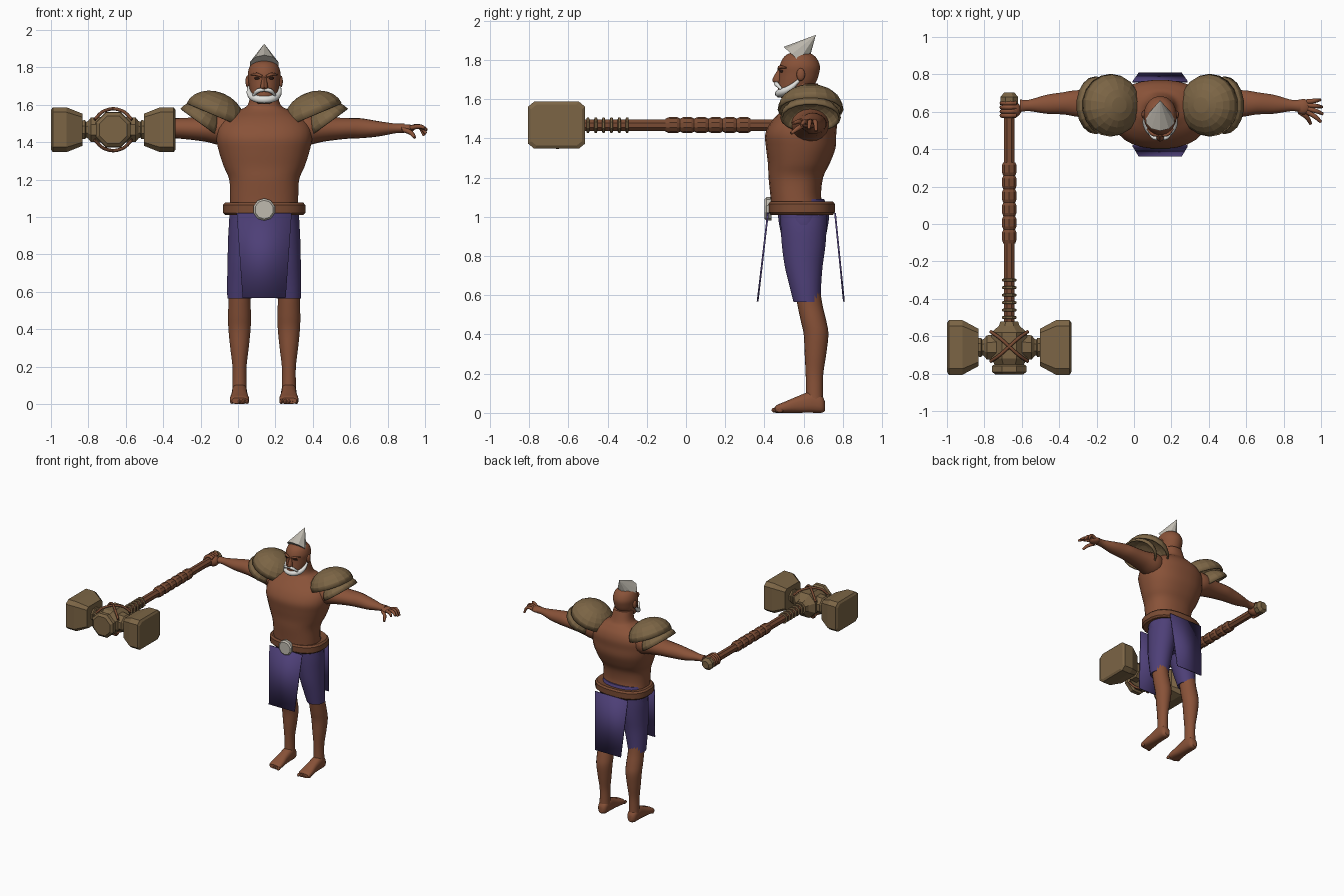
import bpy, bmesh, math
from mathutils import Matrix, Vector

if "Cube" in bpy.data.objects:
    bpy.data.objects.remove(bpy.data.objects["Cube"])

CX = 0.14                      # body centre line
HX, HY, HZ = -0.667, -0.66, 1.467   # hammer centre


def material(name, rgb):
    m = bpy.data.materials.new(name)
    m.diffuse_color = (*rgb, 1)
    m.use_nodes = True
    m.node_tree.nodes["Principled BSDF"].inputs["Base Color"].default_value = m.diffuse_color
    return m


SKIN = material("brown skin", (0.25, 0.085, 0.04))
TAN = material("tan armour", (0.2, 0.13, 0.06))
PURPLE = material("purple cloth", (0.075, 0.05, 0.185))
LEATHER = material("brown leather", (0.19, 0.07, 0.033))
METAL = material("pale metal", (0.52, 0.49, 0.43))
WHITE = material("white hair", (0.75, 0.75, 0.72))
DARK = material("dark brown", (0.03, 0.012, 0.008))


def finish(name, bm, mat, angle=40):
    bmesh.ops.recalc_face_normals(bm, faces=bm.faces)
    me = bpy.data.meshes.new(name)
    bm.to_mesh(me)
    bm.free()
    me.materials.append(mat)
    me.shade_smooth()
    me.set_sharp_from_angle(angle=math.radians(angle))
    ob = bpy.data.objects.new(name, me)
    bpy.context.collection.objects.link(ob)
    return ob


def dense(rows, k):
    # Catmull-Rom refinement of loft rows
    out = []
    for i in range(len(rows) - 1):
        p = [rows[max(0, min(len(rows) - 1, i + j))] for j in (-1, 0, 1, 2)]
        for s in range(k):
            t = s / k
            out.append([b + 0.5 * t * (c - a + t * (2 * a - 5 * b + 4 * c - d + t * (3 * (b - c) + d - a)))
                        for a, b, c, d in zip(*p)])
    return out + [list(rows[-1])]


def loft(name, rows, axis, mat, n=20, k=4, power=2.0, cap=True, chamfer=False, angle=40):
    # rows: position along axis, two centre coordinates, two radii
    if chamfer:
        c = 0.78
        unit = [(1, -c), (1, c), (c, 1), (-c, 1), (-1, c), (-1, -c), (-c, -1), (c, -1)]
    else:
        unit = []
        for i in range(n):
            a = 2 * math.pi * (i + 0.5) / n
            unit.append([math.copysign(abs(v) ** (2 / power), v) for v in (math.cos(a), math.sin(a))])
    bm = bmesh.new()
    rings = []
    for t, cu, cv, ru, rv in (dense(rows, k) if k > 1 else rows):
        ring = []
        for a, b in unit:
            u, v = cu + a * ru, cv + b * rv
            ring.append(bm.verts.new({'x': (t, u, v), 'y': (u, t, v), 'z': (u, v, t)}[axis]))
        rings.append(ring)
    m = len(unit)
    for r, q in zip(rings, rings[1:]):
        for i in range(m):
            bm.faces.new((r[i], r[(i + 1) % m], q[(i + 1) % m], q[i]))
    if cap:
        bm.faces.new(rings[0])
        bm.faces.new(rings[-1])
    else:
        bmesh.ops.remove_doubles(bm, verts=bm.verts, dist=1e-5)
    return finish(name, bm, mat, angle)


def ball(name, loc, size, mat, seg=16):
    bm = bmesh.new()
    bmesh.ops.create_uvsphere(bm, u_segments=seg, v_segments=seg // 2, radius=1,
                              matrix=Matrix.Translation(loc) @ Matrix.Diagonal((*size, 1)))
    return finish(name, bm, mat, 60)


def tube(name, pts, radii, mat):
    cu = bpy.data.curves.new(name, 'CURVE')
    cu.dimensions = '3D'
    cu.bevel_depth = 1
    cu.bevel_resolution = 2
    cu.resolution_u = 4
    cu.use_fill_caps = True
    sp = cu.splines.new('BEZIER')
    sp.bezier_points.add(len(pts) - 1)
    for bp, p, r in zip(sp.bezier_points, pts, radii):
        bp.co, bp.radius = p, r
        bp.handle_left_type = bp.handle_right_type = 'AUTO'
    cu.materials.append(mat)
    ob = bpy.data.objects.new(name, cu)
    bpy.context.collection.objects.link(ob)
    bpy.ops.object.select_all(action='DESELECT')
    ob.select_set(True)
    bpy.context.view_layer.objects.active = ob
    bpy.ops.object.convert(target='MESH')


def dome(name, loc, size, tilt, mat):
    # thin half-ellipsoid shell
    bm = bmesh.new()
    bmesh.ops.create_uvsphere(bm, u_segments=18, v_segments=12, radius=1)
    bmesh.ops.bisect_plane(bm, geom=bm.verts[:] + bm.edges[:] + bm.faces[:], plane_co=(0, 0, 0.001),
                           plane_no=(0, 0, 1), clear_inner=True)
    bm.transform(Matrix.Translation(loc) @ Matrix.Rotation(tilt, 4, 'Y') @ Matrix.Diagonal((*size, 1)))
    ob = finish(name, bm, mat, 8)
    mod = ob.modifiers.new("thickness", 'SOLIDIFY')
    mod.thickness = 0.012


# Torso and neck
loft("torso", [(1.02, CX, .575, .185, .14), (1.10, CX, .56, .183, .13), (1.20, CX, .56, .188, .14),
               (1.27, CX, .575, .217, .158), (1.35, CX, .585, .243, .178), (1.42, CX, .585, .257, .182),
               (1.48, CX, .60, .25, .17), (1.53, CX, .615, .21, .14), (1.57, CX, .625, .14, .10),
               (1.60, CX, .62, .088, .08), (1.68, CX, .605, .072, .068)], 'z', SKIN, 28, power=2.3)

# Head and face
loft("head", [(1.605, CX, .53, .03, .045), (1.63, CX, .54, .06, .072), (1.68, CX, .565, .077, .095),
              (1.73, CX, .577, .085, .102), (1.77, CX, .58, .088, .103), (1.81, CX, .58, .075, .085),
              (1.832, CX, .58, .048, .055), (1.84, CX, .58, .01, .01)], 'z', SKIN, 24)
loft("nose", [(1.685, CX, .47, .02, .022), (1.70, CX, .468, .021, .028), (1.75, CX, .482, .01, .014)],
     'z', SKIN, 10, 3)
for s in (-1, 1):
    ball("ear", (CX + s * .088, .585, 1.725), (.012, .022, .033), SKIN, 12)
    ball("eye", (CX + s * .037, .487, 1.742), (.018, .01, .007), DARK, 10)
    tube("brow", [(CX + s * .012, .474, 1.752), (CX + s * .04, .479, 1.763), (CX + s * .07, .51, 1.76)],
         [.007, .009, .004], SKIN)
    tube("moustache", [(CX, .458, 1.68), (CX + s * .032, .462, 1.676), (CX + s * .058, .487, 1.65)],
         [.009, .012, .007], WHITE)
tube("beard", [(CX - .083, .575, 1.695), (CX - .076, .53, 1.655), (CX - .048, .49, 1.635), (CX, .474, 1.628),
               (CX + .048, .49, 1.635), (CX + .076, .53, 1.655), (CX + .083, .575, 1.695)],
     [.008, .016, .02, .021, .02, .016, .008], WHITE)

# Leaning pointed cap
bm = bmesh.new()
lean = Vector((0, .105, .115))
bmesh.ops.create_cone(bm, cap_ends=True, segments=10, radius1=.08, radius2=0, depth=lean.length,
                      matrix=Matrix.Translation(Vector((CX, .557, 1.812)) + lean / 2)
                      @ Vector((0, 0, 1)).rotation_difference(lean).to_matrix().to_4x4())
finish("pointed_cap", bm, METAL, 10)

for s in (-1, 1):
    # Shoulder pads, two overlapping shells
    dome("upper_shoulder_pad", (CX + s * .265, .635, 1.545), (.165, .168, .125), -s * math.radians(23), TAN)
    dome("lower_shoulder_pad", (CX + s * .345, .635, 1.505), (.128, .155, .10), -s * math.radians(36), TAN)
    # Arms
    loft("arm", [(CX + s * o, y, z, ry, rz) for o, y, z, ry, rz in (
        (.14, .62, 1.47, .08, .08), (.22, .63, 1.47, .10, .088), (.31, .635, 1.47, .088, .068),
        (.38, .64, 1.472, .078, .06), (.46, .645, 1.475, .07, .055), (.52, .645, 1.475, .06, .053),
        (.61, .64, 1.472, .051, .041), (.70, .634, 1.474, .031, .026), (.75, .632, 1.475, .034, .025))],
        'x', SKIN, 18)
    # Legs
    lx = CX + s * .132
    loft("lower_leg", [(.05, lx, .655, .04, .045), (.11, lx, .655, .038, .043), (.20, lx, .655, .038, .045),
                       (.30, lx, .66, .05, .055), (.40, lx, .663, .06, .063), (.47, lx, .65, .062, .065),
                       (.55, lx, .632, .06, .064), (.62, lx, .62, .062, .065)], 'z', SKIN, 18)
    loft("shorts_leg", [(.565, lx, .617, .066, .07), (.65, CX + s * .122, .608, .077, .082),
                        (.75, CX + s * .11, .60, .087, .098), (.85, CX + s * .10, .60, .095, .112),
                        (.94, CX + s * .095, .60, .096, .118), (1.02, CX + s * .09, .60, .09, .12)],
         'z', PURPLE, 20)
    # Feet
    loft("foot", [(.708, lx, .035, .02, .025), (.69, lx, .045, .036, .045), (.64, lx, .055, .041, .055),
                  (.57, lx, .043, .043, .043), (.51, lx, .03, .05, .03), (.47, lx, .022, .05, .022),
                  (.455, lx, .018, .042, .016)], 'y', SKIN, 16, power=2.6)
    for i in range(5):
        ball("toe", (lx + s * (i * .02 - .04), .455 + .006 * i, .014), (.011, .02, .014), SKIN, 8)

# Shorts seat
loft("shorts_seat", [(.80, CX, .60, .07, .06), (.86, CX, .60, .16, .10), (.94, CX, .60, .188, .122),
                     (1.02, CX, .60, .185, .13), (1.09, CX, .605, .165, .10)], 'z', PURPLE, 24)

# Belt and buckle
inner, low = (1.02, CX, .59, .165, .12), (1.01, CX, .59, .21, .16)
loft("belt", [inner, low, (1.022, CX, .59, .222, .171), (1.065, CX, .59, .222, .171),
              (1.078, CX, .59, .21, .16), (1.07, CX, .59, .165, .12), inner],
     'z', LEATHER, 20, 1, 2.5, cap=False, angle=25)
loft("buckle", [(.435, CX, 1.04, .06, .06), (.41, CX, 1.04, .06, .06), (.40, CX, 1.04, .05, .05)],
     'y', METAL, 10, 1, angle=20)

# Cloth flaps, narrower at the bottom
for name, y0, y1 in (("front_flap", .418, .365), ("back_flap", .76, .805)):
    bm = bmesh.new()
    quad = [(-.147, y0, 1.02), (.147, y0, 1.02), (.115, y1, .568), (-.115, y1, .568)]
    f = bm.faces.new([bm.verts.new((CX + x, y, z)) for x, y, z in quad])
    ob = finish(name, bm, PURPLE)
    mod = ob.modifiers.new("thickness", 'SOLIDIFY')
    mod.thickness, mod.offset = .009, 0

# Open hand
ball("open_palm", (.905, .627, 1.474), (.042, .042, .022), SKIN)
for i, (dx, dy, dz) in enumerate(((.075, -.055, .01), (.085, -.03, .0), (.08, -.01, -.02), (.07, .01, -.03))):
    b = Vector((.925, .60 + i * .018, 1.478))
    tube("finger", [b, b + Vector((dx * .6, dy * .5, .006)), b + Vector((dx, dy, dz - .012))],
         [.013, .012, .008], SKIN)
tube("thumb", [(.885, .60, 1.468), (.925, .57, 1.45), (.945, .535, 1.425)], [.014, .013, .008], SKIN)

# Gripping hand
ball("gripping_palm", (HX + .015, .61, HZ), (.05, .045, .045), SKIN)
for i in range(4):
    y = .58 + i * .022
    tube("gripping_finger", [(HX + .035, y, HZ + .03), (HX, y, HZ + .042), (HX - .04, y, HZ),
                             (HX, y, HZ - .042)], [.012] * 4, SKIN)

# Hammer handle, grip wrap, pommel and rings
loft("handle", [(.64, HX, HZ, .031, .031), (-.56, HX, HZ, .031, .031)], 'y', LEATHER, 8, 1, angle=20)
wrap = []
for i in range(6):
    y = .33 - i * .072
    wrap += [(y, HX, HZ, .033, .033), (y - .015, HX, HZ, .041, .041), (y - .055, HX, HZ, .041, .041)]
wrap.append((-.105, HX, HZ, .033, .033))
loft("grip_wrap", wrap, 'y', LEATHER, 10, 1, angle=20)
loft("pommel", [(y, HX, HZ, r, r) for y, r in ((.628, .035), (.645, .05), (.68, .05), (.703, .03))],
     'y', TAN, 8, 1, angle=20)
for i in range(6):
    y = -.30 - i * .04
    loft("handle_ring", [(y + d, HX, HZ, r, r) for d, r in ((.008, .034), (.005, .043), (-.005, .043), (-.008, .034))],
         'y', TAN, 8, 1, angle=20)

# Hammer hub
loft("hammer_hub", [(y, HX, HZ, r, r) for y, r in (
    (-.52, .05), (-.545, .06), (-.58, .104), (-.72, .104), (-.75, .085), (-.76, .1), (-.79, .1), (-.805, .08))],
    'y', TAN, 8, 1, angle=20)
for s in (-1, 1):
    # Necks and striking heads
    loft("hammer_neck", [(HX + s * d, HY, HZ, r, r) for d, r in (
        (.0, .08), (.12, .07), (.135, .05), (.145, .045), (.15, .055), (.16, .055), (.18, .045))],
        'x', TAN, 8, 1, angle=20)
    loft("striking_head", [(HX + s * d, HY, HZ, ry, rz) for d, ry, rz in (
        (.165, .1, .086), (.25, .146, .12), (.323, .146, .12), (.333, .13, .105))],
        'x', TAN, k=1, chamfer=True, angle=20)
    # Crossed leather straps
    for t in (-1, 1):
        tube("hub_strap", [(HX - s * .1, -.575, HZ + t * .055), (HX - s * .05, -.61, HZ + t * .1),
                           (HX + s * .05, -.70, HZ + t * .1), (HX + s * .1, -.735, HZ + t * .055)],
             [.009] * 4, LEATHER)
